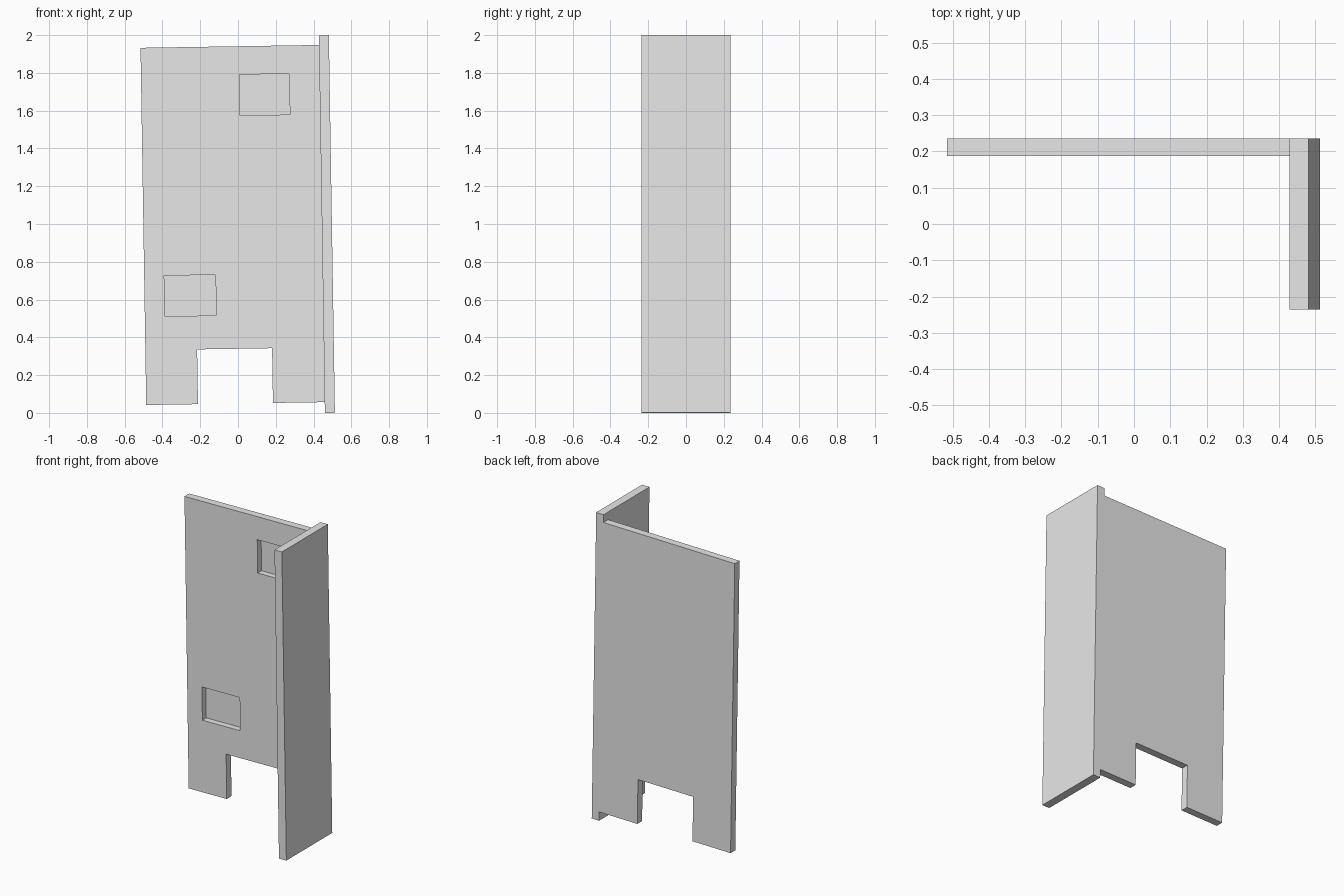
import bpy
import bmesh
from mathutils import Matrix

if "Cube" in bpy.data.objects:
    bpy.data.objects.remove(bpy.data.objects["Cube"], do_unlink=True)

grey = bpy.data.materials.new("plain grey")
grey.use_nodes = True
grey.diffuse_color = (0.8, 0.8, 0.8, 1)
grey.node_tree.nodes["Principled BSDF"].inputs["Base Color"].default_value = (0.8, 0.8, 0.8, 1)

# The whole piece leans slightly; parts are laid out upright from the
# inner bottom corner of the side panel, then tilted together.
LEAN = Matrix.Translation((0.46, 0, 0)) @ Matrix.Rotation(-0.016, 4, 'Y')
FRONT, BACK = -0.236, 0.236
WALL_FRONT = 0.187
RECESS = 0.04


def prism(name, outline, y0, y1):
    """Extrude an x-z outline from y0 to y1."""
    bm = bmesh.new()
    face = bm.faces.new([bm.verts.new((x, y0, z)) for x, z in outline])
    moved = bmesh.ops.extrude_face_region(bm, geom=[face])["geom"]
    bmesh.ops.translate(bm, vec=(0, y1 - y0, 0),
                        verts=[v for v in moved if isinstance(v, bmesh.types.BMVert)])
    bmesh.ops.recalc_face_normals(bm, faces=bm.faces)
    bm.transform(LEAN)
    mesh = bpy.data.meshes.new(name)
    bm.to_mesh(mesh)
    bm.free()
    mesh.materials.append(grey)
    obj = bpy.data.objects.new(name, mesh)
    bpy.context.scene.collection.objects.link(obj)
    return obj


def rect(x0, x1, z0, z1):
    return [(x0, z0), (x1, z0), (x1, z1), (x0, z1)]


# Side panel
prism("side_panel", rect(0, 0.053, 0, 1.999), FRONT, BACK)

# Back wall with a doorway notch in its lower edge
wall = prism("back_wall", [
    (-0.945, 0.057), (-0.671, 0.057), (-0.671, 0.347), (-0.274, 0.347),
    (-0.274, 0.057), (0, 0.057), (0, 1.948), (-0.945, 1.948)], WALL_FRONT, BACK)

# Two shallow window recesses in the front of the wall
for x0, x1, z0, z1 in [(-0.424, -0.16, 1.582, 1.798), (-0.839, -0.567, 0.525, 0.74)]:
    cutter = prism("window_cutter", rect(x0, x1, z0, z1), WALL_FRONT - 0.05, WALL_FRONT + RECESS)
    cutter.hide_render = True
    cut = wall.modifiers.new("window", 'BOOLEAN')
    cut.operation = 'DIFFERENCE'
    cut.solver = 'EXACT'
    cut.object = cutter
    bpy.context.view_layer.objects.active = wall
    bpy.ops.object.modifier_apply(modifier=cut.name)
    bpy.data.objects.remove(cutter, do_unlink=True)
